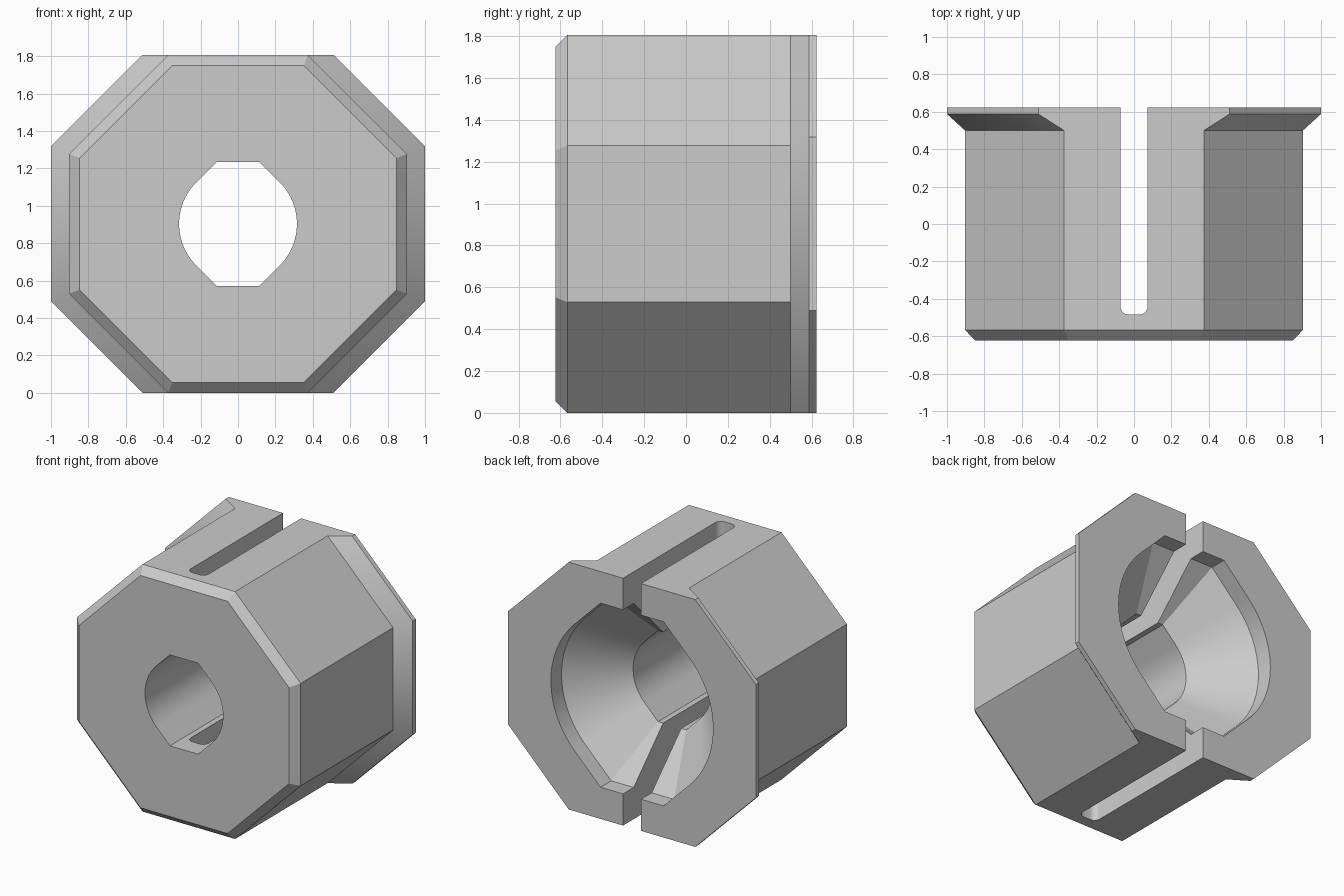
import bpy, bmesh
from math import sin, cos, pi, sqrt, tan, radians

cube = bpy.data.objects.get("Cube")
if cube:
    bpy.data.objects.remove(cube, do_unlink=True)

MID = 0.903      # height of the bore axis, also the half height
BACK = 0.623     # half depth

grey = bpy.data.materials.new("plain grey")
grey.use_nodes = True
colour = (0.6, 0.6, 0.6, 1)
grey.diffuse_color = colour
grey.node_tree.nodes["Principled BSDF"].inputs["Base Color"].default_value = colour


def loft(name, rings):
    """Closed solid through rings of equal point count."""
    bm = bmesh.new()
    loops = [[bm.verts.new(p) for p in ring] for ring in rings]
    n = len(loops[0])
    for a, b in zip(loops, loops[1:]):
        for i in range(n):
            j = (i + 1) % n
            bm.faces.new((a[i], a[j], b[j], b[i]))
    bm.faces.new(loops[0])
    bm.faces.new(loops[-1])
    bmesh.ops.recalc_face_normals(bm, faces=bm.faces)
    mesh = bpy.data.meshes.new(name)
    bm.to_mesh(mesh)
    bm.free()
    mesh.materials.append(grey)
    obj = bpy.data.objects.new(name, mesh)
    bpy.context.collection.objects.link(obj)
    return obj


def octagon(y, apothem):
    """Octagon across the bore axis, trimmed flat at top and bottom."""
    top = min(apothem, MID)
    side = apothem * tan(pi / 8)
    edge = apothem * sqrt(2) - top
    quarter = [(apothem, side), (edge, top)]
    half = quarter + [(-x, z) for x, z in reversed(quarter)]
    return [(x, y, MID + z) for x, z in half + [(-x, -z) for x, z in half]]


def bore_ring(y, r, steps=24):
    """Circle with tangent 45 degree shoulders and a flat, top and bottom."""
    flat = r + 0.017
    edge = r * sqrt(2) - flat
    half = []
    for i in range(steps + 1):
        a = -pi / 4 + pi / 2 * i / steps
        half.append((r * cos(a), r * sin(a)))
    half.append((edge, flat))
    half.append((-edge, flat))
    return [(x, y, MID + z) for x, z in half + [(-x, -z) for x, z in half]]


def slot_ring(z, half=0.0725, end=-0.485, r=0.045, steps=6):
    """Open-ended slot with rounded inner corners."""
    right = [(half, 1)]
    for i in range(steps + 1):
        a = pi / 2 * i / steps
        right.append((half - r + r * cos(a), end + r - r * sin(a)))
    return [(x, y, z) for x, y in right + [(-x, y) for x, y in reversed(right)]]


# Chamfered octagonal body flaring into the rear flange
body = loft("flanged_octagonal_collet", [
    octagon(-BACK, 0.848), octagon(-0.567, MID), octagon(0.5, MID),
    octagon(0.588, 1.0), octagon(BACK, 1.0)])

# Bore, conical seat and rear recess, then the vertical slot
cutters = [
    loft("bore_cutter", [bore_ring(-1, 0.315), bore_ring(0.16, 0.315),
                         bore_ring(0.5, 0.655), bore_ring(1, 0.655)]),
    loft("slot_cutter", [slot_ring(-1), slot_ring(3)]),
]

bpy.ops.object.select_all(action='DESELECT')
bpy.context.view_layer.objects.active = body
body.select_set(True)
for cutter in cutters:
    cutter.hide_render = True
    cut = body.modifiers.new(cutter.name, 'BOOLEAN')
    cut.operation = 'DIFFERENCE'
    cut.solver = 'EXACT'
    cut.object = cutter
    bpy.ops.object.modifier_apply(modifier=cut.name)
for cutter in cutters:
    bpy.data.objects.remove(cutter, do_unlink=True)

bpy.ops.object.shade_smooth_by_angle(angle=radians(30))
